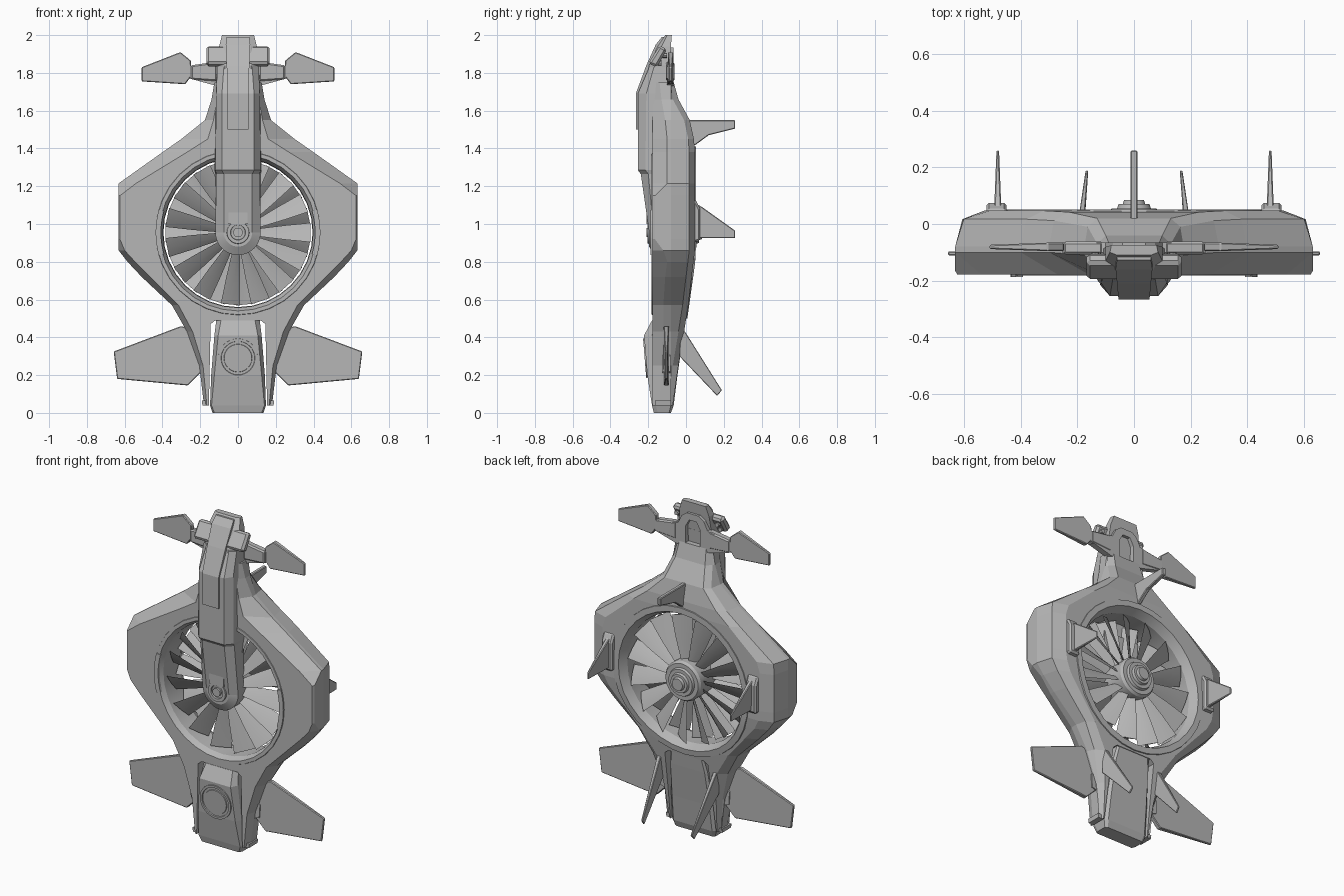
import bpy, bmesh
from math import sin, cos, pi, radians
from mathutils import Vector

old = bpy.data.objects.get("Cube")
if old:
    bpy.data.objects.remove(old, do_unlink=True)

grey = bpy.data.materials.new("hull_grey")
grey.use_nodes = True
grey.diffuse_color = (0.47, 0.47, 0.47, 1)
grey.node_tree.nodes["Principled BSDF"].inputs["Base Color"].default_value = (0.47, 0.47, 0.47, 1)
HUB = 0.955  # fan axis height


def finish(name, verts, faces, mirror=False, bevel=0, smooth=0):
    mesh = bpy.data.meshes.new(name)
    mesh.from_pydata([tuple(v) for v in verts], [], faces)
    bm = bmesh.new()
    bm.from_mesh(mesh)
    bmesh.ops.recalc_face_normals(bm, faces=bm.faces)
    bm.to_mesh(mesh)
    bm.free()
    mesh.materials.append(grey)
    ob = bpy.data.objects.new(name, mesh)
    bpy.context.collection.objects.link(ob)
    if bevel:
        m = ob.modifiers.new("bevel", 'BEVEL')
        m.width, m.segments, m.limit_method = bevel, 1, 'ANGLE'
    if mirror:
        ob.modifiers.new("mirror", 'MIRROR').use_mirror_merge = False
    if smooth:
        activate(ob)
        bpy.ops.object.shade_smooth_by_angle(angle=radians(smooth))
    return ob


def activate(ob):
    bpy.ops.object.select_all(action='DESELECT')
    ob.select_set(True)
    bpy.context.view_layer.objects.active = ob


def bridge(rings, closed=False):
    n = len(rings[0])
    faces = []
    for i in range(len(rings) if closed else len(rings) - 1):
        a, b = i * n, (i + 1) % len(rings) * n
        faces += [(a + k, a + (k + 1) % n, b + (k + 1) % n, b + k) for k in range(n)]
    if not closed:
        faces += [tuple(range(n)), tuple(range((len(rings) - 1) * n, len(rings) * n))]
    return [v for r in rings for v in r], faces


def loft(name, stations, **kw):
    """Stack symmetric cross-sections: (z, half outline from front to back)."""
    rings = [[(x, y, z) for x, y in half] + [(-x, y, z) for x, y in reversed(half)]
             for z, half in stations]
    return finish(name, *bridge(rings), **kw)


def prism(name, pts, axis, a, b, tip=None, **kw):
    """Extrude an outline; tip(p) narrows the thickness at an outline point."""
    rings = []
    for side in (a, b):
        ring = []
        for p in pts:
            mid = (a + b) / 2
            t = mid + (side - mid) * (tip(p) if tip else 1)
            ring.append((t, p[0], p[1]) if axis == 'x' else (p[0], t, p[1]))
        rings.append(ring)
    return finish(name, *bridge(rings), **kw)


def lathe(name, profile, n=32, closed=False, **kw):
    rings = [[(r * cos(2 * pi * k / n), y, HUB + r * sin(2 * pi * k / n)) for k in range(n)]
             for r, y in profile]
    return finish(name, *bridge(rings, closed), **kw)


def cut(ob, cutter):
    m = ob.modifiers.new("cut", 'BOOLEAN')
    m.object, m.operation, m.solver = cutter, 'DIFFERENCE', 'EXACT'
    activate(ob)
    bpy.ops.object.modifier_apply(modifier="cut")
    bpy.data.objects.remove(cutter, do_unlink=True)


# Main hull: z, width, front width, back width, edge depth, back depth
hull_rows = [
    (0.04, .18, .165, .16, -.14, -.07), (.25, .205, .185, .175, -.13, -.04),
    (.43, .27, .24, .20, -.12, -.01), (.57, .35, .315, .29, -.12, .012),
    (.72, .51, .465, .42, -.11, .03), (.80, .585, .545, .49, -.10, .04),
    (.86, .632, .60, .52, -.12, .047), (.92, .632, .625, .53, -.165, .047),
    (1.15, .632, .625, .53, -.165, .047), (1.215, .632, .54, .51, -.10, .047),
    (1.38, .40, .27, .32, -.10, .047), (1.45, .30, .16, .23, -.10, .042),
    (1.55, .175, .13, .13, -.11, .02), (1.66, .14, .11, .10, -.13, -.04),
    (1.75, .125, .10, .09, -.14, -.065)]
hull = loft("hull", [
    (z, [(wf, -.178), (w, ye), (w, -.08), (w * .75 + wb * .25, yb - .03), (wb, yb)])
    for z, w, wf, wb, ye, yb in hull_rows])
cut(hull, lathe("duct_cutter", [(.42, -.5), (.42, .5)]))
cut(hull, prism("slot_cutter", [(-.157, -.1), (.157, -.1), (.145, .47), (.12, .49),
                                (-.12, .49), (-.145, .47)], 'y', -.5, .5))

# Fan duct, its rear lip following the hull as it slopes away below
ring = lathe("duct_ring", [(.445, -.16), (.435, -.182), (.415, -.182), (.398, -.15), (.395, 0),
                           (.42, .052), (.455, .052), (.46, .03)], closed=True, smooth=25)
for v in ring.data.vertices:
    if v.co.y > -.01:
        v.co.y -= max(.82 - v.co.z, 0) * .14

# Fan hub and two counter-pitched blade rows
lathe("fan_hub", [(.10, -.14), (.12, -.12), (.12, .025), (.11, .04), (.085, .04), (.08, .055),
                  (.06, .055), (.055, .07), (.04, .07), (.035, .085), (.015, .085)], smooth=25)


def blade_row(name, depth, turn, offset):
    verts, faces = [], []
    for i in range(15):
        ang = 2 * pi * (i + offset) / 15
        out, tan = Vector((cos(ang), 0, sin(ang))), Vector((-sin(ang), 0, cos(ang)))
        rings = []
        for r, chord, pitch in ((.10, .055, 45), (.25, .095, 37), (.383, .12, 32)):
            p = radians(pitch) * turn
            along = tan * cos(p) - Vector((0, sin(p), 0))
            across = tan * sin(p) + Vector((0, cos(p), 0))
            c = out * r + Vector((0, depth, HUB))
            rings.append([c + along * chord * u / 2 + across * t
                          for u, t in ((-1, 0), (0, .006), (1, 0), (0, -.004))])
        v, f = bridge(rings)
        faces += [tuple(k + len(verts) for k in q) for q in f]
        verts += v
    finish(name, verts, faces, smooth=30)


blade_row("front_blades", -.105, -1, 0)
blade_row("rear_blades", -.02, 1, .5)

# Curved guards at both sides of the duct
arc = [radians(-16 + 4 * k) for k in range(9)]
prism("duct_guard", [(.436 * cos(a), HUB + .436 * sin(a)) for a in arc] +
      [(.408 * cos(a), HUB + .408 * sin(a)) for a in reversed(arc)], 'y', -.187, -.15, mirror=True)

# Front arm carrying the hub
loft("upper_arm", [
    (1.265, [(.075, -.24), (.115, -.20), (.12, -.12)]),
    (1.285, [(.085, -.255), (.12, -.215), (.125, -.12)]),
    (1.69, [(.085, -.255), (.115, -.21), (.12, -.10)]),
    (1.83, [(.075, -.195), (.11, -.17), (.11, -.09)])])
loft("lower_arm", [
    (HUB, [(.075, -.195), (.12, -.17), (.12, -.12)]),
    (1.27, [(.075, -.24), (.115, -.20), (.12, -.11)])])
lathe("arm_end", [(.12, -.12), (.12, -.17), (.075, -.195), (.06, -.195), (.058, -.205),
                  (.04, -.205), (.038, -.195), (.025, -.195), (.025, -.21)], smooth=20)
prism("arm_end_block", [(-.05, 1.0), (.05, 1.0), (.05, 1.07), (-.05, 1.07)], 'y', -.21, -.18)
loft("arm_strip", [
    (1.50, [(.055, -.266), (.055, -.22)]), (1.69, [(.055, -.266), (.055, -.22)]),
    (1.84, [(.06, -.21), (.06, -.16)]), (1.95, [(.065, -.16), (.065, -.11)]),
    (1.99, [(.06, -.128), (.06, -.09)])])

# Head with a wide shoulder piece
loft("head", [
    (1.72, [(.07, -.22), (.11, -.17), (.11, -.10)]),
    (1.84, [(.07, -.195), (.11, -.165), (.11, -.09)]),
    (1.94, [(.065, -.15), (.10, -.13), (.10, -.08)]),
    (2.0, [(.06, -.11), (.085, -.10), (.08, -.075)])])
prism("head_shoulders", [(-.20, 1.85), (-.14, 1.945), (-.10, 1.925), (-.155, 1.83)],
      'x', -.168, .168, bevel=.012)
for k, (y, z) in enumerate(((-.155, 1.852), (-.125, 1.893))):
    prism("shoulder_sensor_%d" % k, [(.137 + .013 * cos(a * pi / 4), z + .013 * sin(a * pi / 4))
                                     for a in range(8)], 'y', y, y + .025, mirror=True)
half = [(.255, 1.77), (.255, 1.835), (.17, 1.845), (.10, 1.86), (.075, 1.91), (.04, 1.935)]
bar = prism("cross_bar", half + [(-x, z) for x, z in reversed(half)] + [(-.11, 1.73), (.11, 1.73)],
            'y', -.10, -.065)
half = [(.05, 1.75), (.05, 1.85), (.025, 1.895)]
cut(bar, prism("arch_cutter", half + [(-x, z) for x, z in reversed(half)], 'y', -.3, .1))
prism("bar_sleeve", [(.11, 1.755), (.25, 1.765), (.25, 1.84), (.11, 1.86)],
      'y', -.107, -.062, mirror=True, bevel=.008)
prism("upper_fin", [(.245, 1.785), (.28, 1.74), (.51, 1.755), (.51, 1.83), (.305, 1.91), (.25, 1.865)],
      'y', -.096, -.066, tip=lambda p: .5 if p[0] > .4 else 1, mirror=True, bevel=.004)

# Tail block between the legs, with a round port
loft("tail_block", [
    (0.0, [(.125, -.17), (.135, -.15), (.135, -.09), (.12, -.08)]),
    (.04, [(.14, -.18), (.148, -.16), (.148, -.08), (.13, -.065)]),
    (.20, [(.125, -.205), (.142, -.17), (.142, -.06), (.125, -.045)]),
    (.41, [(.105, -.222), (.125, -.18), (.125, -.03), (.115, -.015)]),
    (.49, [(.09, -.18), (.115, -.16), (.115, -.01), (.10, -.005)])])
lean = Vector((0, -.08, 1)).normalized()
normal = Vector((0, -1, -.08)).normalized()
rings = []
for r, h in ((.104, -.01), (.104, .006), (.09, .006), (.088, -.002), (.075, -.002), (.073, .004)):
    rings.append([Vector((0, -.213, .29)) + normal * h + Vector((r * cos(k * pi / 16), 0, 0))
                  + lean * r * sin(k * pi / 16) for k in range(32)])
finish("tail_port", *bridge(rings), smooth=25)
prism("leg_foot", [(.155, .04), (.188, .04), (.192, .065), (.155, .065)], 'y', -.165, -.08, mirror=True)

# Lower wings
prism("lower_wing", [(.19, .22), (.265, .145), (.64, .18), (.658, .325), (.30, .46), (.22, .43)],
      'y', -.118, -.09, tip=lambda p: .5 if p[0] > .5 else 1, mirror=True, bevel=.004)
prism("wing_root", [(.17, .20), (.23, .22), (.235, .30), (.18, .33)], 'y', -.125, -.083, mirror=True)

# Rear fins
thin = lambda p: .4 if p[0] > .15 else 1
prism("side_fin", [(.05, 1.11), (.085, 1.09), (.26, .965), (.26, .925), (.05, .925)],
      'x', .47, .493, tip=thin, mirror=True, bevel=.004)
prism("side_fin_base", [(.02, .90), (.075, .91), (.075, 1.08), (.05, 1.13), (.02, 1.13)],
      'x', .45, .522, mirror=True, bevel=.01)
prism("top_fin", [(-.02, 1.55), (.26, 1.55), (.26, 1.505), (.12, 1.47), (.045, 1.415), (.0, 1.44)],
      'x', -.012, .012, bevel=.004)
lower = prism("lower_rear_fin", [(-.03, .45), (-.005, .43), (.19, .12), (.165, .09), (-.035, .30)],
              'x', .177, .201, tip=thin, mirror=True, bevel=.003)
for v in lower.data.vertices:
    v.co.x -= max(v.co.y, 0) * .12
